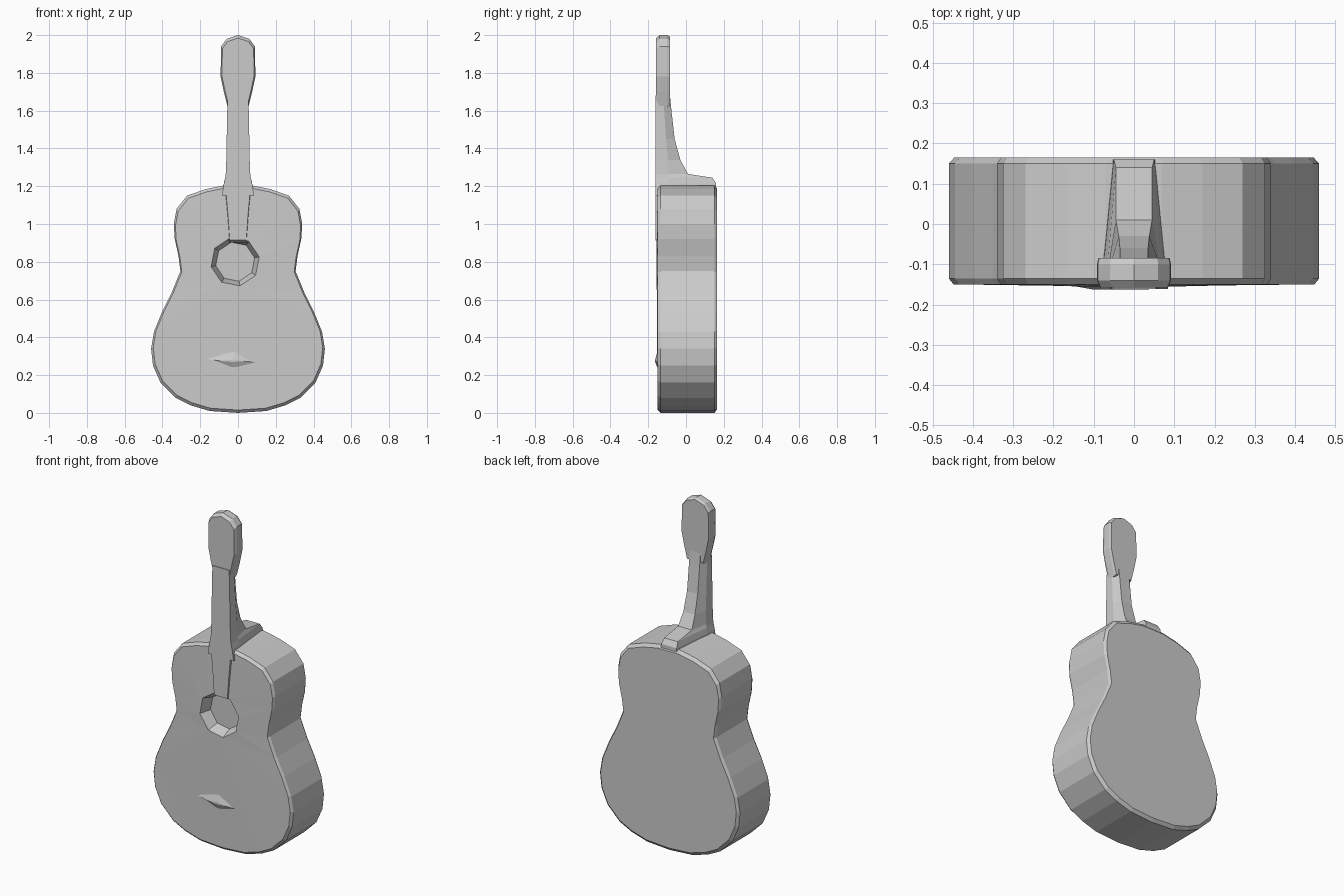
import bpy, bmesh
from math import cos, sin, tau

if "Cube" in bpy.data.objects:
    bpy.data.objects.remove(bpy.data.objects["Cube"])

grey = bpy.data.materials.new("light grey")
grey.use_nodes = True
grey.diffuse_color = (0.6, 0.6, 0.6, 1)
grey.node_tree.nodes["Principled BSDF"].inputs["Base Color"].default_value = (0.6, 0.6, 0.6, 1)


def add_rings(bm, rings):
    """Skin a series of equal-length closed rings and return their vertices."""
    loops = [[bm.verts.new(p) for p in ring] for ring in rings]
    for a, b in zip(loops, loops[1:]):
        for i in range(len(a)):
            j = (i + 1) % len(a)
            bm.faces.new((a[i], a[j], b[j], b[i]))
    return loops


def ring_edges(bm, loop):
    return [bm.edges.get((loop[i - 1], loop[i])) for i in range(len(loop))]


def finish(name, bm):
    bmesh.ops.recalc_face_normals(bm, faces=bm.faces[:])
    mesh = bpy.data.meshes.new(name)
    bm.to_mesh(mesh)
    bm.free()
    mesh.materials.append(grey)
    obj = bpy.data.objects.new(name, mesh)
    bpy.context.collection.objects.link(obj)
    return obj


def loft(name, rings):
    """Closed solid through the given rings."""
    bm = bmesh.new()
    loops = add_rings(bm, rings)
    bm.faces.new(loops[0])
    bm.faces.new(loops[-1])
    return finish(name, bm)


def mirrored(half):
    """Complete a right-hand outline listed from bottom to top."""
    return half + [(-x, z) for x, z in reversed(half) if x > 0]


def scaled(outline, y, s, centre):
    return [(x * s, y, centre + (z - centre) * s) for x, z in outline]


# Body: waisted outline with softened rims
body_outline = mirrored([
    (0, 0), (0.15, 0.01), (0.25, 0.04), (0.33, 0.08), (0.41, 0.16),
    (0.45, 0.25), (0.46, 0.34), (0.445, 0.43), (0.40, 0.54), (0.35, 0.64),
    (0.305, 0.75), (0.315, 0.83), (0.335, 0.92), (0.34, 1.0),
    (0.325, 1.08), (0.27, 1.15), (0.17, 1.185), (0.07, 1.205)])
bm = bmesh.new()
shell = add_rings(bm, [scaled(body_outline, y, s, 0.6) for y, s in
                       ((0.165, 0.97), (0.15, 1), (-0.135, 1), (-0.15, 0.975))])
bm.faces.new(shell[0])

# Sound hole: eight-sided dish sunk into the soundboard
hole = add_rings(bm, [
    [(-0.015 + r * cos(tau * i / 8 + 0.2), y, 0.8 + r * sin(tau * i / 8 + 0.2)) for i in range(8)]
    for r, y in ((0.13, -0.155), (0.105, -0.09))])
bm.faces.new(hole[-1])
bmesh.ops.triangle_fill(bm, use_beauty=True,
                        edges=ring_edges(bm, shell[-1]) + ring_edges(bm, hole[0]))
finish("body", bm)


# Neck and heel: height, half width, back half width, back depth
def neck_ring(z, w, b, back):
    front = -0.162
    mid = front + 0.55 * min(back - front, 0.12)
    return [(-w, front, z), (w, front, z), (w, mid, z), (b, back, z), (-b, back, z), (-w, mid, z)]


loft("neck", [neck_ring(*s) for s in (
    (1.15, 0.085, 0.055, 0.16), (1.215, 0.075, 0.05, 0.16), (1.245, 0.068, 0.045, 0.14),
    (1.265, 0.065, 0.045, 0.01), (1.34, 0.062, 0.038, -0.03), (1.45, 0.06, 0.035, -0.06),
    (1.6, 0.057, 0.035, -0.077), (1.68, 0.055, 0.035, -0.085))])

# Fingerboard end lying over the soundboard
end_outline = mirrored([(0.045, 0.91), (0.055, 1.05), (0.07, 1.22)])
loft("fingerboard_end", [scaled(end_outline, y, s, 1.05) for y, s in
                         ((-0.14, 1.05), (-0.162, 0.97))])

# Headstock: flared paddle with a peaked top
head_outline = mirrored([
    (0.055, 1.62), (0.075, 1.7), (0.092, 1.78), (0.09, 1.94), (0.06, 1.98), (0, 2.0)])
loft("headstock", [scaled(head_outline, y, s, 1.8) for y, s in
                   ((-0.085, 0.96), (-0.1, 1), (-0.14, 1), (-0.158, 0.92))])

# Bridge: low faceted ridge
bridge_outline = [(-0.2, 0.29), (-0.03, 0.225), (0.13, 0.265), (-0.01, 0.35)]
loft("bridge", [scaled(bridge_outline, -0.145, 1, 0.28),
                [(x * 0.4 - 0.02, -0.163, 0.275 + (z - 0.28) * 0.1) for x, z in bridge_outline]])
